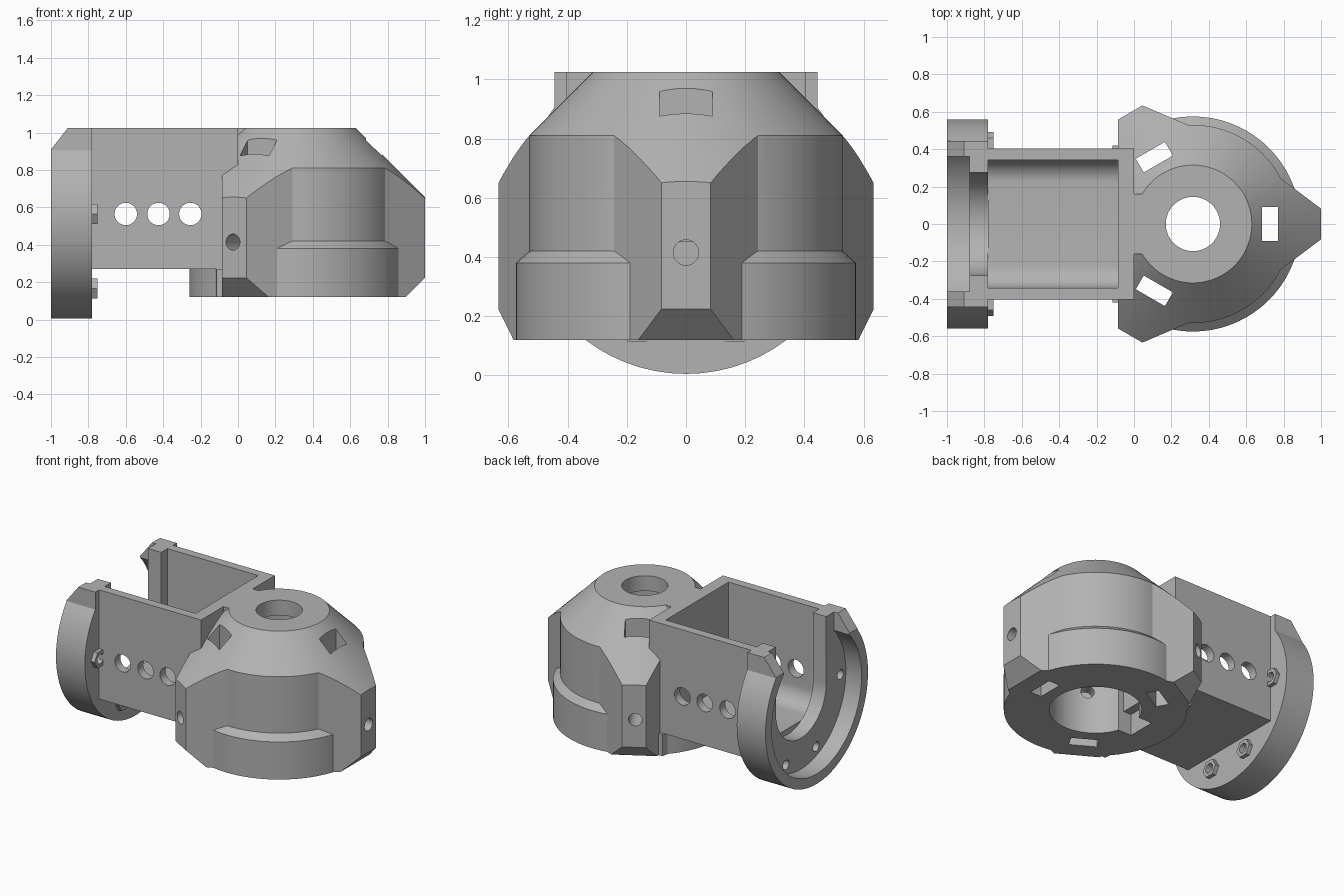
import bpy, bmesh
from math import pi, sin, cos, acos, radians
from mathutils import Matrix, Vector

if "Cube" in bpy.data.objects:
    bpy.data.objects.remove(bpy.data.objects["Cube"])

grey = bpy.data.materials.new("matte grey")
grey.use_nodes = True
grey.diffuse_color = (0.45, 0.45, 0.45, 1)
grey.node_tree.nodes["Principled BSDF"].inputs["Base Color"].default_value = (0.45, 0.45, 0.45, 1)

HEAD_X, TOP, BASE, AXIS_Z = 0.315, 1.025, 0.12, 0.565


def make(name, bm):
    bmesh.ops.recalc_face_normals(bm, faces=bm.faces)
    mesh = bpy.data.meshes.new(name)
    bm.to_mesh(mesh)
    bm.free()
    mesh.materials.append(grey)
    ob = bpy.data.objects.new(name, mesh)
    bpy.context.collection.objects.link(ob)
    return ob


def prism(name, pts, axis, lo, hi):
    """Extrude a 2D outline along x (y,z), y (x,z) or z (x,y)."""
    place = {"x": lambda a, b, c: (c, a, b),
             "y": lambda a, b, c: (a, c, b),
             "z": lambda a, b, c: (a, b, c)}[axis]
    bm = bmesh.new()
    face = bm.faces.new([bm.verts.new(place(a, b, lo)) for a, b in pts])
    ext = bmesh.ops.extrude_face_region(bm, geom=[face])
    verts = [v for v in ext["geom"] if isinstance(v, bmesh.types.BMVert)]
    bmesh.ops.translate(bm, verts=verts, vec=Vector(place(0, 0, hi - lo)))
    return make(name, bm)


def box(name, x0, x1, y0, y1, z0, z1):
    return prism(name, [(x0, y0), (x1, y0), (x1, y1), (x0, y1)], "z", z0, z1)


def circle(a, b, r, n=24):
    return [(a + r * cos(2 * pi * i / n), b + r * sin(2 * pi * i / n)) for i in range(n)]


def lathe(name, profile, n=72):
    """Stack of rings about the head axis, capped at both ends."""
    bm = bmesh.new()
    rings = [[bm.verts.new((x, y, z)) for x, y in circle(HEAD_X, 0, r, n)] for r, z in profile]
    for low, high in zip(rings, rings[1:]):
        for i in range(n):
            j = (i + 1) % n
            bm.faces.new((low[i], low[j], high[j], high[i]))
    bm.faces.new(rings[0])
    bm.faces.new(rings[-1])
    return make(name, bm)


def combine(ob, other, operation="DIFFERENCE"):
    mod = ob.modifiers.new("cut", "BOOLEAN")
    mod.operation, mod.solver, mod.object = operation, "EXACT", other
    bpy.context.view_layer.objects.active = ob
    bpy.ops.object.modifier_apply(modifier=mod.name)
    bpy.data.objects.remove(other)


def around(ob, angle):
    """Turn a part built at the origin and move it to the head axis."""
    ob.data.transform(Matrix.Translation((HEAD_X, 0, 0)) @ Matrix.Rotation(angle, 4, "Z"))
    return ob


def u_outline(r, half_width, top, n=48):
    """Round-bottomed outline with straight sides rising to the top."""
    a = acos(half_width / r)
    arc = [a - (pi + 2 * a) * i / n for i in range(n + 1)]
    return ([(half_width, top)] + [(r * cos(t), AXIS_Z + r * sin(t)) for t in arc]
            + [(-half_width, top)])


# Head: stepped drum plus three lugs, trimmed by a cone
head = lathe("head", [(0.575, BASE), (0.575, 0.38), (0.53, 0.42), (0.53, 1.1)])
LUGS = [0, 2 * pi / 3, -2 * pi / 3]
for angle in LUGS:
    lug = prism("lug", [(0.684, -0.083), (0.684, 0.083), (0.284, 0.383), (0.284, -0.383)],
                "z", BASE, 1.1)
    combine(lug, prism("chamfer", [(0.56, 0.1), (0.75, 0.1), (0.75, 0.29)], "y", -0.5, 0.5))
    combine(head, around(lug, angle), "UNION")
combine(head, lathe("cone", [(0.9, 0), (0.9, 0.44), (0.315, TOP)]), "INTERSECT")

# Head: flat back above the arm floor, and a bridge to the arm
combine(head, box("back_trim", -0.6, -0.085, -0.9, 0.9, 0.27, 1.2))
for s in (-1, 1):
    y0, y1 = sorted((s * 0.42, s * 0.9))
    combine(head, box("corner_trim", -0.6, -0.085, y0, y1, 0, 0.5))
combine(head, box("bridge", -0.02, 0.12, -0.16, 0.16, 0.7, TOP), "UNION")

# Head: bore, top hole and cable notch
combine(head, lathe("bore", [(0.29, 0), (0.29, 0.92)]))
combine(head, lathe("top_hole", [(0.145, 0.8), (0.145, 1.2)]))
combine(head, box("cable_notch", -0.06, 0.15, -0.1, 0.1, 0, 0.45))

# Head: upright slot and radial screw hole in each lug
for angle in LUGS:
    combine(head, around(box("slot", 0.37, 0.455, -0.09, 0.09, 0, 1.2), angle))
    combine(head, around(prism("lug_hole", circle(0, 0.415, 0.043), "x", 0.22, 0.8), angle))

# Arm: open-topped trough with rounded inner corners
arm = box("arm", -0.78, 0, -0.403, 0.403, 0.27, TOP)
R, W, FLOOR = 0.12, 0.343, 0.33
fillet = [(W - R + R * cos(radians(t)), FLOOR + R + R * sin(radians(t)))
          for t in range(0, -91, -10)]
trough = [(W, 1.2)] + fillet + [(-y, z) for y, z in reversed(fillet)] + [(-W, 1.2)]
combine(arm, prism("trough", trough, "x", -0.9, -0.085))
for x in (-0.6, -0.425, -0.255):
    combine(arm, prism("side_hole", circle(x, AXIS_Z, 0.06, 32), "y", -0.6, 0.6))

# Flange: open collar with a shallow recess and chamfered horns
flange = prism("flange", u_outline(0.56, 0.445, TOP), "x", -1, -0.78)
combine(flange, prism("recess", u_outline(0.49, 0.36, 1.2), "x", -1.1, -0.88))
combine(flange, prism("opening", u_outline(0.275, 0.275, 1.2), "x", -1.1, -0.7))
combine(flange, prism("horn_chamfer", [(-1.1, 0.782), (-1.1, 1.2), (-0.773, 1.2)], "y", -0.7, 0.7))

# Flange: screw holes with hexagonal nut seats behind them
parts = [head, arm, flange]
for t in (0, 180, 247.5, 292.5):
    y, z = 0.43 * cos(radians(t)), AXIS_Z + 0.43 * sin(radians(t))
    seat = prism("nut_seat", circle(y, z, 0.062, 6), "x", -0.78, -0.752)
    for ob in (flange, seat):
        combine(ob, prism("screw_hole", circle(y, z, 0.033, 20), "x", -0.95, -0.7))
    parts.append(seat)

bpy.ops.object.select_all(action="DESELECT")
for ob in parts:
    ob.select_set(True)
bpy.context.view_layer.objects.active = head
bpy.ops.object.shade_smooth_by_angle(angle=radians(25))
